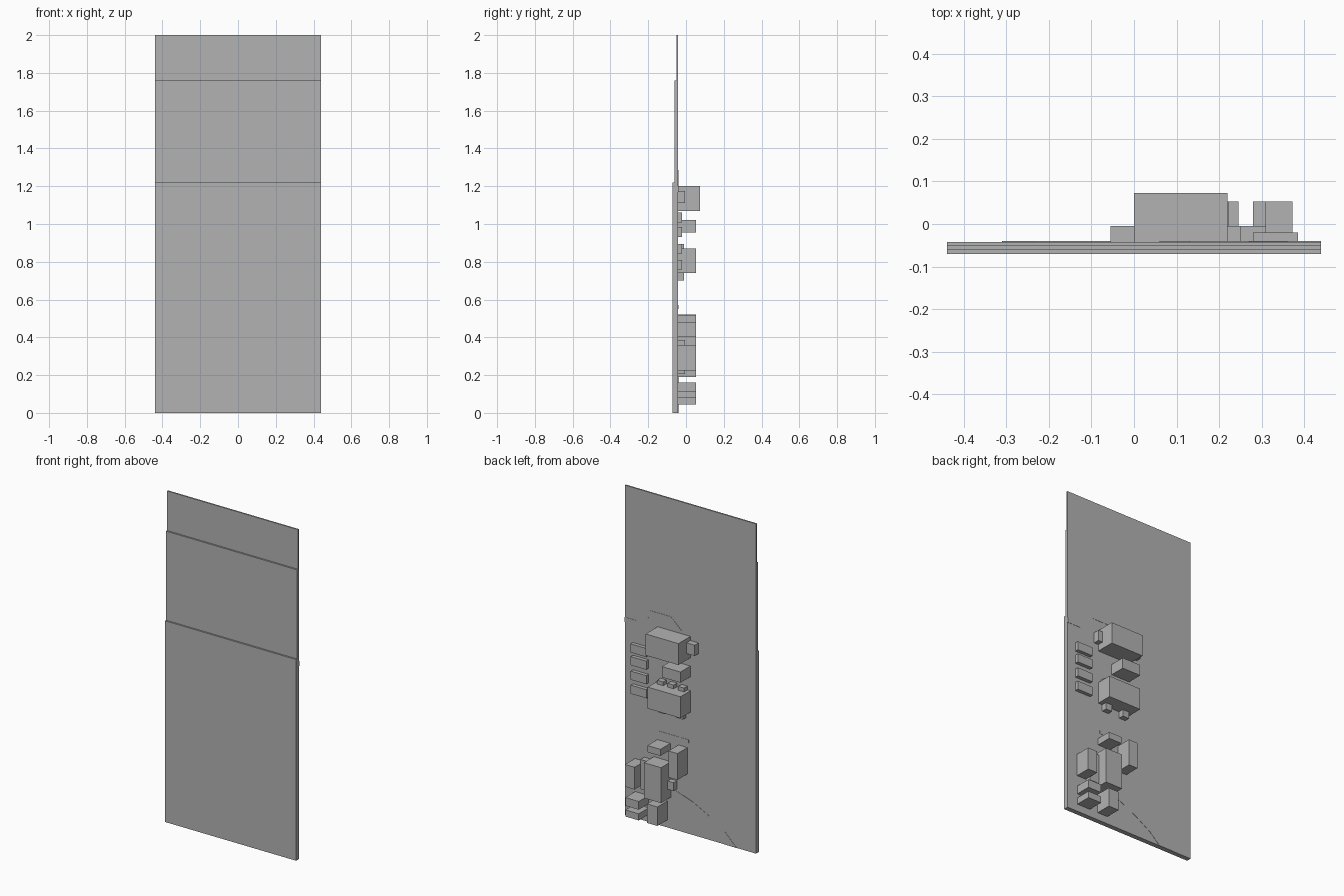
import bpy
import bmesh
from mathutils import Vector

cube = bpy.data.objects.get("Cube")
if cube:
    bpy.data.objects.remove(cube, do_unlink=True)

grey = bpy.data.materials.new("plain grey")
grey.use_nodes = True
GREY = (0.45, 0.45, 0.45, 1)
grey.diffuse_color = GREY
grey.node_tree.nodes["Principled BSDF"].inputs["Base Color"].default_value = GREY

BACK = -0.042    # rear surface that carries all the blocks
HALF = 0.44      # half width of the panel


def finish(name, bm):
    bmesh.ops.recalc_face_normals(bm, faces=bm.faces)
    mesh = bpy.data.meshes.new(name)
    bm.to_mesh(mesh)
    bm.free()
    mesh.materials.append(grey)
    obj = bpy.data.objects.new(name, mesh)
    bpy.context.collection.objects.link(obj)
    return obj


def box(name, x0, x1, z0, z1, y1, y0=BACK):
    bm = bmesh.new()
    bmesh.ops.create_cube(bm, size=1)
    for v in bm.verts:
        v.co = ((x0 + x1) / 2 + v.co.x * (x1 - x0),
                (y0 + y1) / 2 + v.co.y * (y1 - y0),
                (z0 + z1) / 2 + v.co.z * (z1 - z0))
    return finish(name, bm)


def ribbon(name, side_a, side_b, thick=0.0015):
    """Thin raised path between two (x, z) edge lines."""
    bm = bmesh.new()
    rows = [[bm.verts.new((x, BACK, z)) for x, z in side] for side in (side_a, side_b)]
    faces = []
    for i in range(len(side_a) - 1):
        faces.append(bm.faces.new((rows[0][i], rows[0][i + 1], rows[1][i + 1], rows[1][i])))
    ext = bmesh.ops.extrude_face_region(bm, geom=faces)
    moved = [g for g in ext["geom"] if isinstance(g, bmesh.types.BMVert)]
    bmesh.ops.translate(bm, verts=moved, vec=Vector((0, thick, 0)))
    return finish(name, bm)


# Stepped panel, three layers of falling height
box("tall_layer", -HALF, HALF, 0, 2, BACK, -0.051)
box("middle_layer", -HALF, HALF, 0, 1.76, -0.051, -0.061)
box("low_layer", -HALF, HALF, 0, 1.22, -0.061, -0.071)

# Upper group: large hall with side wings, small block, studded block
box("large_hall", 0, 0.22, 1.07, 1.20, 0.073)
box("hall_right_wing", -0.055, 0, 1.11, 1.175, -0.005)
box("hall_left_wing", 0.22, 0.25, 1.11, 1.175, -0.005)
box("small_block", 0, 0.125, 0.955, 1.02, 0.053)
box("studded_block", 0, 0.22, 0.74, 0.87, 0.053)
for i in range(3):
    x = 0.04 + 0.07 * i
    box(f"upper_stud_{i + 1}", x - 0.02, x + 0.02, 0.87, 0.893, -0.01)
for i, x in enumerate((0.05, 0.17)):
    box(f"lower_stud_{i + 1}", x - 0.022, x + 0.022, 0.70, 0.74, -0.01)

# Row of four low strips
for i, top in enumerate((1.06, 0.983, 0.895, 0.81)):
    box(f"low_strip_{i + 1}", 0.28, 0.385, top - 0.052, top, -0.02)

# Lower group around a tall central block
box("central_block", 0.13, 0.245, 0.19, 0.405, 0.053)
box("central_stud", 0.09, 0.13, 0.25, 0.30, -0.01)
box("link_block", 0.245, 0.31, 0.205, 0.385, -0.005)
box("cap_block", 0.135, 0.222, 0.475, 0.515, 0.053)
box("right_block", 0.02, 0.08, 0.36, 0.52, 0.053)
box("left_block", 0.308, 0.372, 0.225, 0.36, 0.053)
box("bottom_upper_block", 0.28, 0.37, 0.11, 0.16, 0.053)
box("bottom_lower_block", 0.28, 0.37, 0.045, 0.085, 0.053)
box("bottom_middle_block", 0.155, 0.225, 0.045, 0.16, 0.053)

# Thin paths on the rear surface
ribbon("curved_path",
       [(0.10, 0.24), (-0.02, 0.20), (-0.137, 0.139), (-0.23, 0.08), (-0.31, 0)],
       [(0.13, 0.20), (0.05, 0.17), (-0.056, 0.118), (-0.15, 0.06), (-0.217, 0)])
ribbon("upper_path",
       [(0.44, 1.20), (0.36, 1.20), (0.27, 1.285), (0.13, 1.285), (0.06, 1.22)],
       [(0.44, 1.17), (0.35, 1.17), (0.26, 1.26), (0.14, 1.26), (0.09, 1.21)])
ribbon("cross_path", [(0.21, 0.57), (0.01, 0.57)], [(0.21, 0.55), (0.01, 0.55)])
